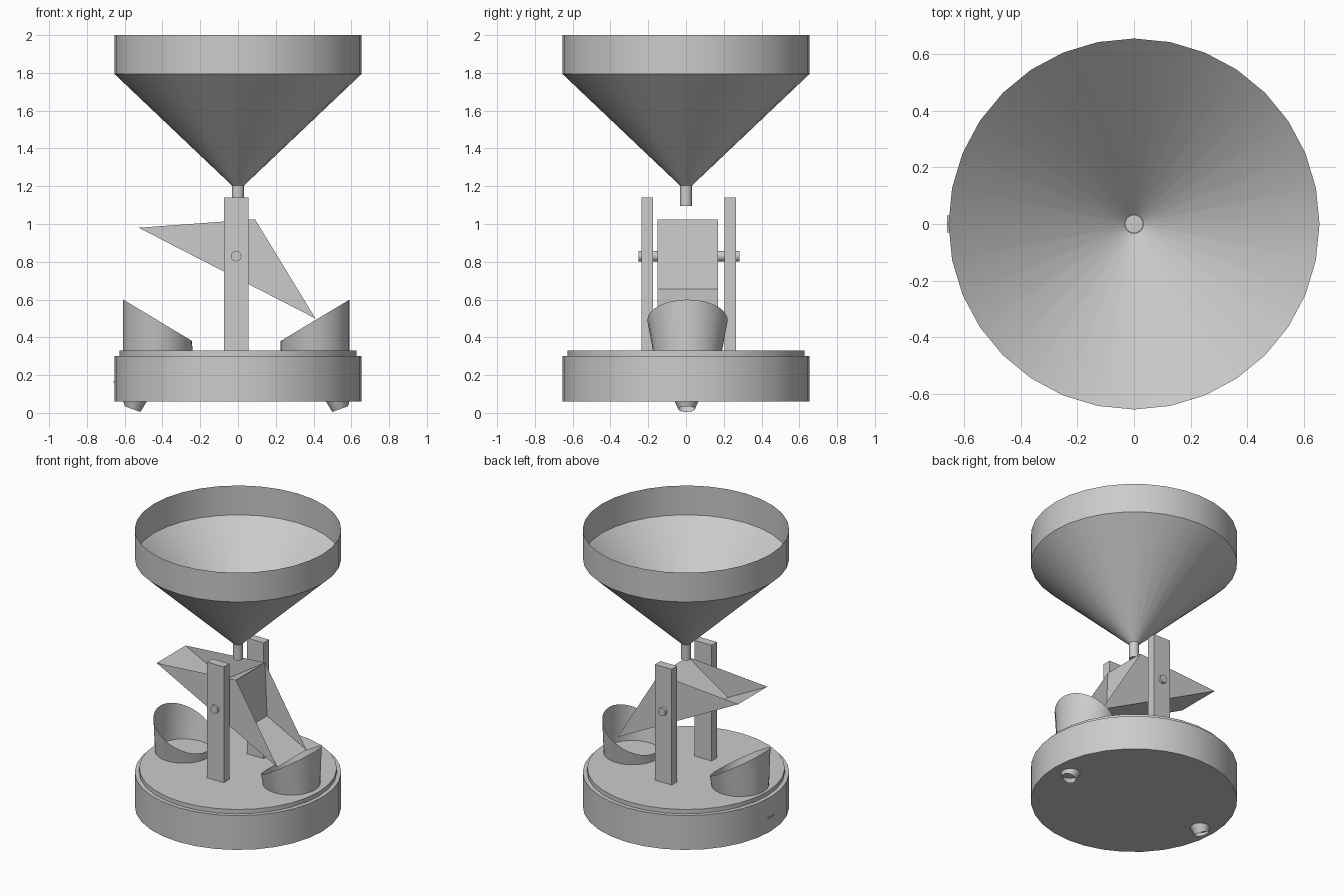
import bpy, bmesh
from math import sin, cos, pi, radians
from mathutils import Vector, Matrix

default = bpy.data.objects.get("Cube")
if default:
    bpy.data.objects.remove(default, do_unlink=True)

GREY = (0.6, 0.6, 0.6, 1)
grey = bpy.data.materials.new("plain_grey")
grey.use_nodes = True
grey.diffuse_color = GREY
grey.node_tree.nodes["Principled BSDF"].inputs["Base Color"].default_value = GREY


def finish(name, bm, smooth=True):
    bmesh.ops.recalc_face_normals(bm, faces=bm.faces)
    mesh = bpy.data.meshes.new(name)
    bm.to_mesh(mesh)
    bm.free()
    mesh.materials.append(grey)
    obj = bpy.data.objects.new(name, mesh)
    bpy.context.collection.objects.link(obj)
    if smooth:
        bpy.ops.object.select_all(action='DESELECT')
        obj.select_set(True)
        bpy.context.view_layer.objects.active = obj
        bpy.ops.object.shade_smooth_by_angle(angle=radians(30))
    return obj


def ring(bm, centre, radius, tilt=0, sides=32):
    """Circle of vertices, tilted about the y axis."""
    turn = Matrix.Rotation(tilt, 3, 'Y')
    return [bm.verts.new(Vector(centre) + turn @ Vector(
        (radius * cos(2 * pi * i / sides), radius * sin(2 * pi * i / sides), 0)))
        for i in range(sides)]


def loft(name, rings, cap_first=False, cap_last=False, sides=32):
    """Skin a stack of (centre, radius, tilt) rings."""
    bm = bmesh.new()
    loops = [ring(bm, c, r, t, sides) for c, r, t in rings]
    for a, b in zip(loops, loops[1:]):
        for i in range(sides):
            j = (i + 1) % sides
            bm.faces.new((a[i], a[j], b[j], b[i]))
    if cap_first:
        bm.faces.new(loops[0])
    if cap_last:
        bm.faces.new(loops[-1])
    return finish(name, bm)


def box(name, centre, size):
    bm = bmesh.new()
    bmesh.ops.create_cube(bm, size=1)
    bmesh.ops.scale(bm, vec=size, verts=bm.verts)
    bmesh.ops.translate(bm, vec=centre, verts=bm.verts)
    return finish(name, bm, smooth=False)


# Base drum, raised deck and side slot
loft("base_drum", [((0, 0, 0.06), 0.655, 0), ((0, 0, 0.30), 0.655, 0)], True, True)
loft("base_deck", [((0, 0, 0.30), 0.627, 0), ((0, 0, 0.33), 0.627, 0)], True, True)
box("side_slot", (-0.655, 0, 0.165), (0.01, 0.06, 0.006))

# Collecting funnel: open rim, cone and spout
loft("funnel", [((0, 0, 2.0), 0.655, 0), ((0, 0, 1.795), 0.655, 0),
                ((0, 0, 1.205), 0.033, 0)])
loft("spout", [((0, 0, 1.095), 0.032, 0), ((0, 0, 1.207), 0.032, 0)], True, True)

# Posts and pivot pin
for name, y in (("front_post", -0.205), ("back_post", 0.235)):
    box(name, (-0.01, y, 0.735), (0.13, 0.06, 0.81))
pin = loft("pivot_pin", [((0, 0, -0.267), 0.028, 0), ((0, 0, 0.267), 0.028, 0)],
           True, True, 16)
pin.rotation_euler = (pi / 2, 0, 0)
pin.location = (-0.01, 0.016, 0.83)

# Tipping bucket: two open troughs either side of a central wedge
left_tip, right_tip = (-0.525, 0.98), (0.41, 0.50)
apex, left_foot, right_foot = (0.09, 1.025), (-0.22, 0.823), (0.106, 0.656)
bm = bmesh.new()
front, back = [[bm.verts.new((x, y, z)) for x, z in
                (left_tip, left_foot, right_foot, right_tip, apex)]
               for y in (-0.15, 0.17)]
for a, b in ((0, 1), (1, 2), (2, 3), (1, 4), (2, 4)):
    bm.faces.new((front[a], front[b], back[b], back[a]))
for side in (front, back):
    for a, b in ((0, 1), (1, 2), (2, 3)):
        bm.faces.new((side[a], side[b], side[4]))
finish("tipping_bucket", bm, smooth=False)

# Slanted catch cups and the drains beneath them
for name, s, cup_x, drain_x in (("left", 1, 0.408, 0.528), ("right", -1, -0.425, -0.545)):
    loft(name + "_cup", [((cup_x, 0.008, 0.33), 0.183, 0),
                         ((cup_x, 0.008, 0.49), 0.213, -s * radians(31))])
    loft(name + "_drain", [((drain_x, 0.003, 0.06), 0.062, 0),
                           ((drain_x + s * 0.013, 0.003, 0.02), 0.044, -s * radians(20))],
         sides=24)
